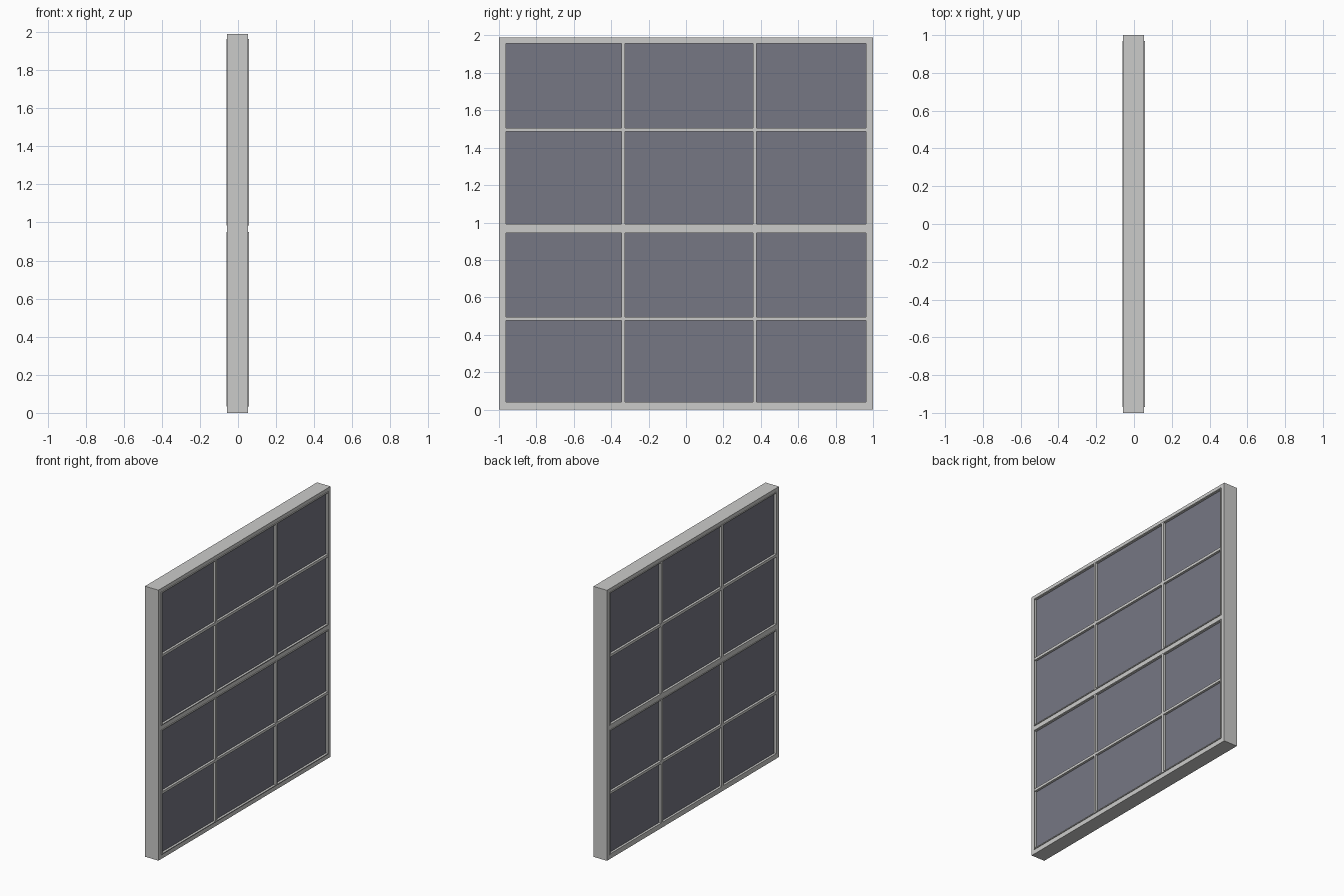
import bpy

if "Cube" in bpy.data.objects:
    bpy.data.objects.remove(bpy.data.objects["Cube"])


def material(name, rgb):
    m = bpy.data.materials.new(name)
    m.diffuse_color = (*rgb, 1.0)
    m.use_nodes = True
    m.node_tree.nodes["Principled BSDF"].inputs["Base Color"].default_value = m.diffuse_color
    return m


PAINT = material("pale_grey_paint", (0.60, 0.60, 0.59))
GLASS = material("blue_grey_glass", (0.18, 0.185, 0.23))


def box(name, x, y, z, mat):
    """Axis-aligned box from (min, max) ranges."""
    verts = [(a, b, c) for a in x for b in y for c in z]
    faces = [(0, 1, 3, 2), (4, 6, 7, 5), (0, 4, 5, 1),
             (2, 3, 7, 6), (0, 2, 6, 4), (1, 5, 7, 3)]
    me = bpy.data.meshes.new(name)
    me.from_pydata(verts, [], faces)
    me.materials.append(mat)
    ob = bpy.data.objects.new(name, me)
    bpy.context.collection.objects.link(ob)
    return ob


FRAME_X = (-0.057, 0.053)
BAR_X = (-0.061, 0.059)
GLASS_X = (-0.044, 0.042)
TOP = 1.99
EDGE = 0.963          # half width of the glazed opening
BEAD = 0.007

# outer frame: stiles, sill, head and the wide middle rail
for label, s in (("left", -1), ("right", 1)):
    box(label + "_stile", FRAME_X, sorted((s * EDGE, s * 1.0)), (0, TOP), PAINT)
box("sill", FRAME_X, (-EDGE, EDGE), (0, 0.04), PAINT)
box("head", FRAME_X, (-EDGE, EDGE), (1.956, TOP), PAINT)
box("middle_rail", FRAME_X, (-EDGE, EDGE), (0.943, 0.991), PAINT)

# each sash: glass, raised bead round the opening, thin glazing bars
uprights = [(-0.346, -0.327), (0.357, 0.376)]
sashes = [("lower", 0.04, 0.943, (0.477, 0.496)),
          ("upper", 0.991, 1.956, (1.486, 1.506))]
for label, z0, z1, cross in sashes:
    box(label + "_glass", GLASS_X, (-EDGE, EDGE), (z0, z1), GLASS)
    for s in (-1, 1):
        box(label + "_side_bead", BAR_X, sorted((s * EDGE, s * (EDGE + BEAD))),
            (z0 - BEAD, z1 + BEAD), PAINT)
    box(label + "_bottom_bead", BAR_X, (-EDGE, EDGE), (z0 - BEAD, z0), PAINT)
    box(label + "_top_bead", BAR_X, (-EDGE, EDGE), (z1, z1 + BEAD), PAINT)
    for y in uprights:
        box(label + "_upright_bar", BAR_X, y, (z0, z1), PAINT)
    # cross bar in three pieces between the uprights
    stops = [-EDGE, *uprights[0], *uprights[1], EDGE]
    for i in range(0, 6, 2):
        box(label + "_cross_bar", BAR_X, (stops[i], stops[i + 1]), cross, PAINT)
